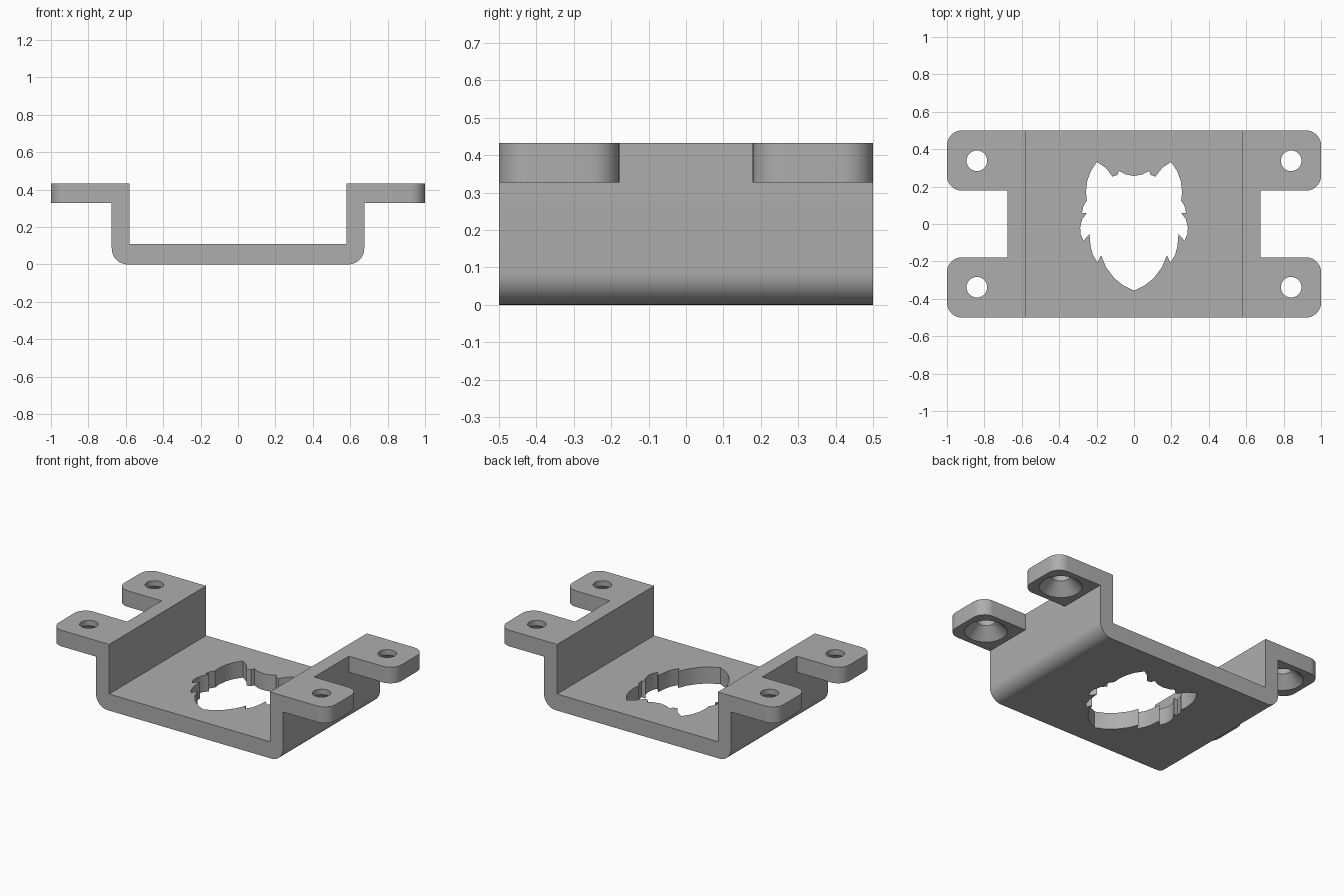
import bpy, bmesh
from math import sin, cos, pi
from mathutils import Vector

old = bpy.data.objects.get("Cube")
if old:
    bpy.data.objects.remove(old)

TOP, TAB_Z, FLOOR_Z = 0.432, 0.327, 0.108
WALL_IN, WALL_OUT, HALF_Y = 0.58, 0.675, 0.5

grey = bpy.data.materials.new("plain grey")
grey.use_nodes = True
colour = (0.42, 0.42, 0.42, 1)
grey.diffuse_color = colour
grey.node_tree.nodes["Principled BSDF"].inputs["Base Color"].default_value = colour


def arc(cx, cy, r, start, end, steps=10):
    """Points along an arc, angles in quarter turns."""
    angles = [(start + (end - start) * i / steps) * pi / 2 for i in range(steps + 1)]
    return [(cx + r * cos(a), cy + r * sin(a)) for a in angles]


def mirrored(half):
    """Close a half outline across the first axis."""
    return half + [(-a, b) for a, b in reversed(half) if abs(a) > 1e-6]


def make_object(name, bm):
    bmesh.ops.recalc_face_normals(bm, faces=bm.faces)
    mesh = bpy.data.meshes.new(name)
    bm.to_mesh(mesh)
    bm.free()
    mesh.materials.append(grey)
    obj = bpy.data.objects.new(name, mesh)
    bpy.context.collection.objects.link(obj)
    return obj


def prism(name, outline, place, along):
    """Extrude a flat outline into a solid."""
    bm = bmesh.new()
    face = bm.faces.new([bm.verts.new(place(a, b)) for a, b in outline])
    moved = bmesh.ops.extrude_face_region(bm, geom=[face])["geom"]
    bmesh.ops.translate(bm, vec=Vector(along),
                        verts=[v for v in moved if isinstance(v, bmesh.types.BMVert)])
    return make_object(name, bm)


def upright(name, outline):
    return prism(name, outline, lambda x, y: (x, y, -0.1), (0, 0, 0.7))


# Bent strip: floor, walls with rounded outer bends, and flanges
bend = 0.085
strip = mirrored(arc(WALL_OUT - bend, bend, bend, -1, 0)
                 + [(WALL_OUT, TAB_Z), (1, TAB_Z), (1, TOP),
                    (WALL_IN, TOP), (WALL_IN, FLOOR_Z)])
bracket = prism("bracket", strip, lambda x, z: (x, -HALF_Y, z), (0, 2 * HALF_Y, 0))

# Plan outline: four rounded tabs with a gap on either side
r, gap = 0.08, 0.178
tab = [(WALL_OUT, gap)] + arc(1 - r, gap + r, r, -1, 0) + arc(1 - r, HALF_Y - r, r, 0, 1)
right_side = [(x, -y) for x, y in reversed(tab)] + tab
plan = upright("plan_cutter", mirrored(right_side))

# Head-shaped opening in the floor
head = mirrored([
    (0, 0.257), (0.045, 0.265), (0.08, 0.283), (0.09, 0.262), (0.115, 0.253),
    (0.15, 0.3), (0.198, 0.332), (0.23, 0.285), (0.25, 0.23), (0.257, 0.17),
    (0.252, 0.125), (0.27, 0.098), (0.278, 0.06), (0.252, 0.06),
    (0.277, 0.025), (0.288, -0.02), (0.285, -0.055), (0.27, -0.09),
    (0.238, -0.053), (0.232, -0.12), (0.22, -0.165), (0.195, -0.207),
    (0.176, -0.168), (0.15, -0.23), (0.105, -0.29), (0.055, -0.33), (0, -0.356)])
opening = upright("opening_cutter", head)

# Screw holes, countersunk from below
bm = bmesh.new()
hole_r, sink_r, sides = 0.055, 0.125, 48
levels = [(sink_r + 0.02, TAB_Z - 0.02), (hole_r, TAB_Z + sink_r - hole_r), (hole_r, TOP + 0.05)]
for cx in (-0.84, 0.84):
    for cy in (-0.338, 0.338):
        rings = []
        for radius, z in levels:
            points = arc(cx, cy, radius, 0, 4, sides)[:-1]
            rings.append([bm.verts.new((x, y, z)) for x, y in points])
        for low, high in zip(rings, rings[1:]):
            for i in range(sides):
                j = (i + 1) % sides
                bm.faces.new((low[i], low[j], high[j], high[i]))
        bm.faces.new(rings[0])
        bm.faces.new(rings[-1])
holes = make_object("screw_hole_cutter", bm)

# Cut the strip to shape
for cutter, operation in ((plan, 'INTERSECT'), (opening, 'DIFFERENCE'), (holes, 'DIFFERENCE')):
    mod = bracket.modifiers.new(cutter.name, 'BOOLEAN')
    mod.operation = operation
    mod.solver = 'EXACT'
    mod.object = cutter
    bpy.context.view_layer.objects.active = bracket
    bpy.ops.object.modifier_apply(modifier=mod.name)
    bpy.data.objects.remove(cutter)

# Smooth the bends and holes, keep the edges sharp
bpy.ops.object.select_all(action='DESELECT')
bracket.select_set(True)
bpy.context.view_layer.objects.active = bracket
bpy.ops.object.shade_smooth_by_angle(angle=pi / 6)
